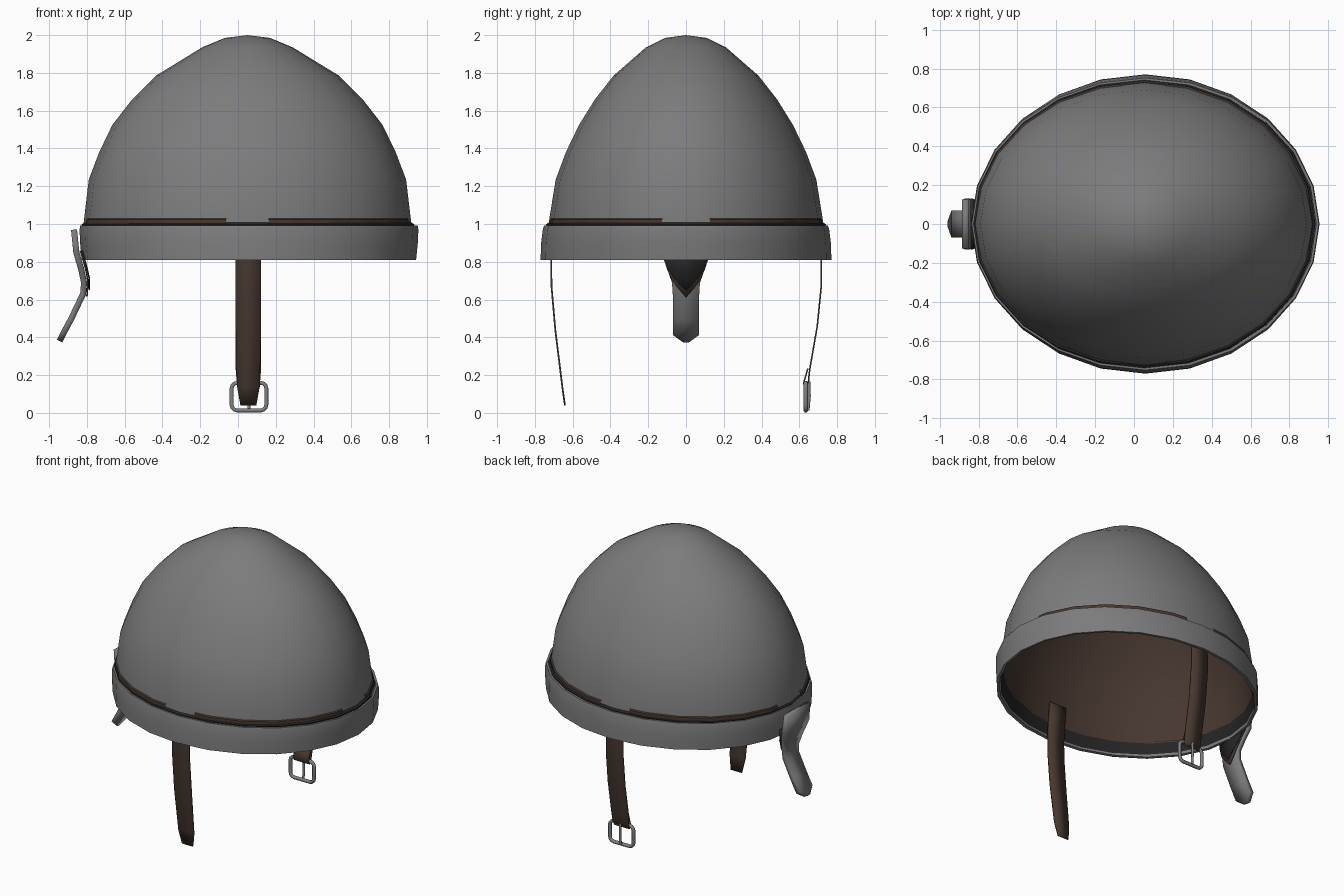
import bpy, bmesh, math

if "Cube" in bpy.data.objects:
    bpy.data.objects.remove(bpy.data.objects["Cube"])

def material(name, col):
    m = bpy.data.materials.new(name)
    m.diffuse_color = (*col, 1)
    m.use_nodes = True
    m.node_tree.nodes["Principled BSDF"].inputs["Base Color"].default_value = m.diffuse_color
    return m

STEEL = material("grey_steel", (0.20, 0.20, 0.205))
LEATHER = material("brown_leather", (0.062, 0.039, 0.029))
DARK = material("dark_padding", (0.018, 0.018, 0.018))
BUCKLE = material("buckle_metal", (0.22, 0.22, 0.22))
SIDES = 24

def finish(name, bm, mat, angle=50, thick=0):
    bmesh.ops.recalc_face_normals(bm, faces=bm.faces)
    me = bpy.data.meshes.new(name)
    bm.to_mesh(me)
    bm.free()
    me.materials.append(mat)
    ob = bpy.data.objects.new(name, me)
    bpy.context.collection.objects.link(ob)
    if thick:
        s = ob.modifiers.new("thickness", 'SOLIDIFY')
        s.thickness = thick
        s.offset = 0
    bpy.ops.object.select_all(action='DESELECT')
    ob.select_set(True)
    bpy.context.view_layer.objects.active = ob
    bpy.ops.object.shade_smooth_by_angle(angle=math.radians(angle))
    return ob

def ring_point(cx, rx, ry, t):
    # point on a 24-sided oval, t counted in sides
    i = math.floor(t)
    f = t - i
    a, b = (2 * math.pi * k / SIDES for k in (i, i + 1))
    return (cx + rx * ((1 - f) * math.cos(a) + f * math.cos(b)),
            ry * ((1 - f) * math.sin(a) + f * math.sin(b)))

def lathe(name, profile, mat, cx=0.05, closed=False, sub=1, keep=None, angle=50):
    bm = bmesh.new()
    n = SIDES * sub
    rows = []
    for rx, ry, z in profile:
        if rx == 0:
            rows.append([bm.verts.new((cx, 0, z))] * n)
        else:
            rows.append([bm.verts.new((*ring_point(cx, rx, ry, i / sub), z)) for i in range(n)])
    pairs = list(zip(rows, rows[1:])) + ([(rows[-1], rows[0])] if closed else [])
    for r, s in pairs:
        for i in range(n):
            if keep and not keep((i + 0.5) / sub):
                continue
            j = (i + 1) % n
            vs = [r[i], r[j], s[j], s[i]]
            bm.faces.new(list(dict.fromkeys(vs)))
    return finish(name, bm, mat, angle)

def strip(name, rows, mat, along_x, thick, angle=40):
    # ribbon through (depth, z, half width) rows; depth runs along x or y
    bm = bmesh.new()
    pts = []
    for d, z, w in rows:
        if along_x:
            pts.append([bm.verts.new((d, s * w, z)) for s in (-1, 1)])
        else:
            pts.append([bm.verts.new((0.055 + s * w, d, z)) for s in (-1, 1)])
    for p, q in zip(pts, pts[1:]):
        bm.faces.new((p[0], p[1], q[1], q[0]))
    return finish(name, bm, mat, angle, thick)

# Dome shell and its leather lining
dome = [(0.868, 0.728, 0.95), (0.868, 0.728, 1.0), (0.84, 0.69, 1.235), (0.785, 0.636, 1.38),
        (0.715, 0.566, 1.525), (0.61, 0.482, 1.66), (0.485, 0.384, 1.785),
        (0.24, 0.212, 1.935), (0.12, 0.11, 1.985), (0, 0, 2.0)]
lathe("dome", dome, STEEL)
inner = [(0.852, 0.716, 0.9)] + [(max(0, a - 0.016), max(0, b - 0.016), z - 0.01) for a, b, z in dome[1:]]
lathe("leather_lining", inner, LEATHER)

# Brow band, with dark padding behind it and showing over its top edge
lathe("brow_band", [(0.885, 0.770, 0.81), (0.894, 0.767, 0.90), (0.897, 0.758, 0.97), (0.893, 0.752, 0.992),
                    (0.880, 0.738, 0.992), (0.868, 0.748, 0.812)], STEEL, cx=0.058, closed=True)
lathe("dark_padding", [(0.866, 0.746, 0.825), (0.852, 0.72, 0.91), (0.866, 0.73, 0.96),
                       (0.881, 0.741, 0.998), (0.866, 0.727, 1.008)], DARK, cx=0.053)

# Leather edge above the band, broken at the four axes
def off_axis(t):
    x, y = ring_point(0, 0.87, 0.73, t)
    return min(abs(x), abs(y)) > 0.125
lathe("leather_edge", [(0.874, 0.734, 1.0), (0.873, 0.733, 1.024), (0.862, 0.722, 1.03)],
      LEATHER, sub=6, keep=off_axis)

# Nose guard with a padded inner face
strip("nose_guard", [(-0.868, 0.97, 0.125), (-0.856, 0.85, 0.13), (-0.83, 0.76, 0.098), (-0.815, 0.69, 0.074),
                     (-0.82, 0.63, 0.07), (-0.882, 0.50, 0.07), (-0.925, 0.42, 0.07), (-0.945, 0.38, 0.015)],
      STEEL, True, 0.032)
strip("nose_leather", [(-0.835, 0.86, 0.132), (-0.806, 0.76, 0.1), (-0.795, 0.70, 0.074), (-0.797, 0.655, 0.04),
                       (-0.80, 0.615, 0.004)], LEATHER, True, 0.008)
strip("nose_padding", [(-0.825, 0.86, 0.128), (-0.798, 0.76, 0.094), (-0.787, 0.71, 0.06),
                       (-0.788, 0.65, 0.004)], DARK, True, 0.008)

# Chin straps
strip("front_strap", [(-0.693, 1.04, 0.067), (-0.705, 0.92, 0.067), (-0.714, 0.81, 0.067), (-0.712, 0.67, 0.067),
                      (-0.692, 0.44, 0.067), (-0.655, 0.14, 0.06), (-0.641, 0.04, 0.042)], LEATHER, False, 0.009)
strip("back_strap", [(0.693, 1.04, 0.067), (0.705, 0.92, 0.067), (0.716, 0.81, 0.067), (0.716, 0.67, 0.067),
                     (0.695, 0.46, 0.067), (0.655, 0.23, 0.067), (0.648, 0.165, 0.062), (0.636, 0.138, 0.06),
                     (0.622, 0.155, 0.06), (0.645, 0.235, 0.06)], LEATHER, False, 0.008)

# Buckle frame and prong
def tube(name, pts, radius, cyclic):
    cu = bpy.data.curves.new(name, 'CURVE')
    cu.dimensions = '3D'
    cu.bevel_depth = radius
    cu.bevel_resolution = 1
    cu.use_fill_caps = True
    sp = cu.splines.new('POLY')
    sp.points.add(len(pts) - 1)
    for p, c in zip(sp.points, pts):
        p.co = (*c, 1)
    sp.use_cyclic_u = cyclic
    cu.materials.append(BUCKLE)
    ob = bpy.data.objects.new(name, cu)
    bpy.context.collection.objects.link(ob)

frame = []
for k, (sx, sz) in enumerate(((1, 1), (-1, 1), (-1, -1), (1, -1))):
    for s in range(4):
        a = math.radians(90 * k + 30 * s)
        frame.append((0.058 + sx * 0.062 + 0.03 * math.cos(a), 0.634, 0.086 + sz * 0.043 + 0.03 * math.sin(a)))
tube("buckle_frame", frame, 0.012, True)
tube("buckle_prong", [(0.058, 0.65, 0.165), (0.058, 0.653, 0.09), (0.058, 0.646, 0.012)], 0.009, False)
